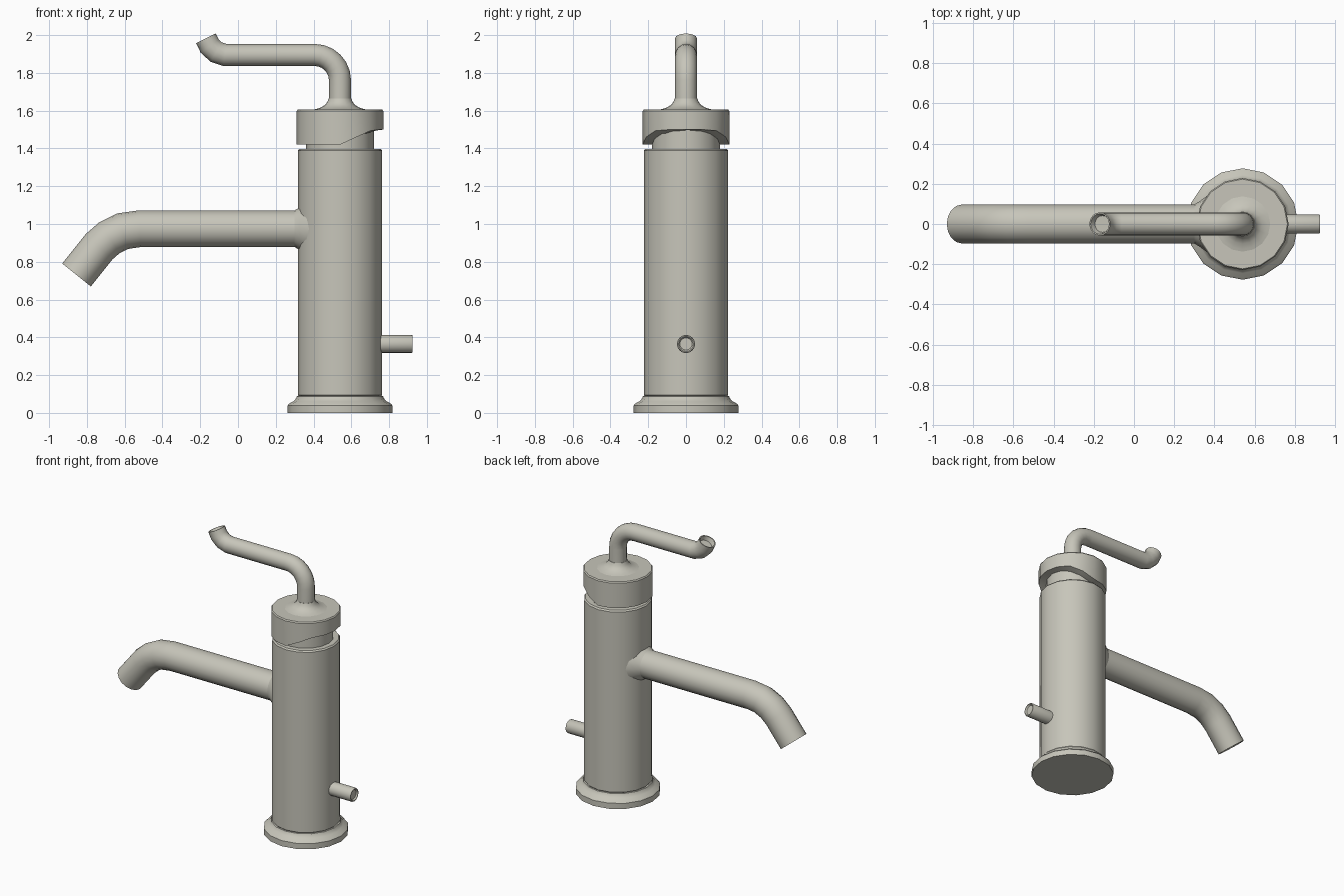
import bpy, bmesh, math
from mathutils import Vector

cube = bpy.data.objects.get("Cube")
if cube:
    bpy.data.objects.remove(cube, do_unlink=True)

AXIS_X = 0.54      # centre line of the upright body
SEG = 16

# One warm brushed-metal colour
metal = bpy.data.materials.new("warm_grey_metal")
COLOUR = (0.57, 0.56, 0.49, 1)
metal.diffuse_color = COLOUR
metal.use_nodes = True
metal.node_tree.nodes["Principled BSDF"].inputs["Base Color"].default_value = COLOUR


def skin(name, rings):
    """Join rings of points into a closed solid, capping both ends."""
    bm = bmesh.new()
    loops = [[bm.verts.new(p) for p in ring] for ring in rings]
    for a, b in zip(loops, loops[1:]):
        for i in range(len(a)):
            j = (i + 1) % len(a)
            bm.faces.new((a[i], a[j], b[j], b[i]))
    bm.faces.new(loops[0][::-1])
    bm.faces.new(loops[-1])
    bmesh.ops.recalc_face_normals(bm, faces=bm.faces[:])
    mesh = bpy.data.meshes.new(name)
    bm.to_mesh(mesh)
    bm.free()
    mesh.materials.append(metal)
    obj = bpy.data.objects.new(name, mesh)
    bpy.context.collection.objects.link(obj)
    bpy.ops.object.select_all(action='DESELECT')
    obj.select_set(True)
    bpy.context.view_layer.objects.active = obj
    bpy.ops.object.shade_smooth_by_angle(angle=math.radians(35))
    return obj


def lathe(name, profile, lift=None):
    """Turn (radius, z) pairs about the body axis; lift may adjust z by ring and x offset."""
    rings = []
    for k, (r, z) in enumerate(profile):
        ring = []
        for i in range(SEG):
            a = 2 * math.pi * i / SEG
            dx, dy = r * math.cos(a), r * math.sin(a)
            ring.append((AXIS_X + dx, dy, z + (lift(k, dx) if lift else 0)))
        rings.append(ring)
    return skin(name, rings)


def tube(name, path, radii, cup=0.0):
    """Sweep a circle along an (x, z) path; cup sinks a hollow into the far end."""
    pts = [Vector((x, 0, z)) for x, z in path]
    if isinstance(radii, float):
        radii = [radii] * len(pts)
    y = Vector((0, 1, 0))

    def ring(c, t, r, stretch=1.0):
        n = t.cross(y)
        return [c + y * r * math.cos(a) + n * r * stretch * math.sin(a)
                for a in (2 * math.pi * i / SEG for i in range(SEG))]

    rings = []
    for i, p in enumerate(pts):
        before = (p - pts[max(i - 1, 0)]).normalized()
        after = (pts[min(i + 1, len(pts) - 1)] - p).normalized()
        t = (before + after).normalized()
        stretch = 1 / max(t.dot(before if i else after), 0.7)
        rings.append(ring(p, t, radii[i], stretch))
    if cup:
        r = radii[-1]
        rings.append(ring(pts[-1], t, r * 0.88))
        rings.append(ring(pts[-1] - t * cup, t, r * 0.72))
    return skin(name, rings)


def arc(cx, cz, r, start, end, steps):
    """Points (x, z) on an arc, angles in degrees."""
    return [(cx + r * math.cos(math.radians(start + (end - start) * i / steps)),
             cz + r * math.sin(math.radians(start + (end - start) * i / steps)))
            for i in range(steps + 1)]


# Foot flange and upright body
lathe("base_flange", [(0.277, 0), (0.277, 0.04), (0.268, 0.05), (0.245, 0.062),
                      (0.232, 0.078), (0.228, 0.088), (0.205, 0.09)])
lathe("body", [(0.215, 0.085), (0.223, 0.095), (0.223, 1.388), (0.215, 1.398)])
lathe("neck", [(0.18, 1.39), (0.18, 1.53)])


# Turning cap, its underside sloping up away from the spout
def underside(k, dx):
    return 0.08 * min(max(dx / 0.175, 0), 1) if k < 2 else 0


lathe("cap", [(0.165, 1.42), (0.229, 1.42), (0.229, 1.598), (0.223, 1.606)], underside)
lathe("handle_collar", [(0.15, 1.603), (0.125, 1.609), (0.098, 1.618), (0.078, 1.632),
                        (0.066, 1.648), (0.06, 1.664), (0.056, 1.664)])

# Lever handle: stem, bend, arm and upturned hollow tip
tube("lever_handle",
     [(AXIS_X, 1.62)] + arc(0.405, 1.76, 0.135, 0, 90, 6)
     + [(-0.07, 1.895), (-0.115, 1.91), (-0.15, 1.942), (-0.17, 1.983)],
     0.058, cup=0.03)

# Spout with a downturned end, and its flared joint at the body
tube("spout", [(0.40, 0.975), (-0.52, 0.975), (-0.61, 0.962), (-0.68, 0.928),
               (-0.735, 0.88), (-0.855, 0.73)], 0.097, cup=0.015)
tube("spout_joint", [(0.40, 0.975), (0.37, 0.975), (0.325, 0.975), (0.30, 0.975)],
     [0.16, 0.145, 0.112, 0.097])

# Short pull rod on the side of the body
tube("side_rod", [(0.72, 0.365), (0.918, 0.365), (0.925, 0.365)],
     [0.048, 0.048, 0.045], cup=0.01)
